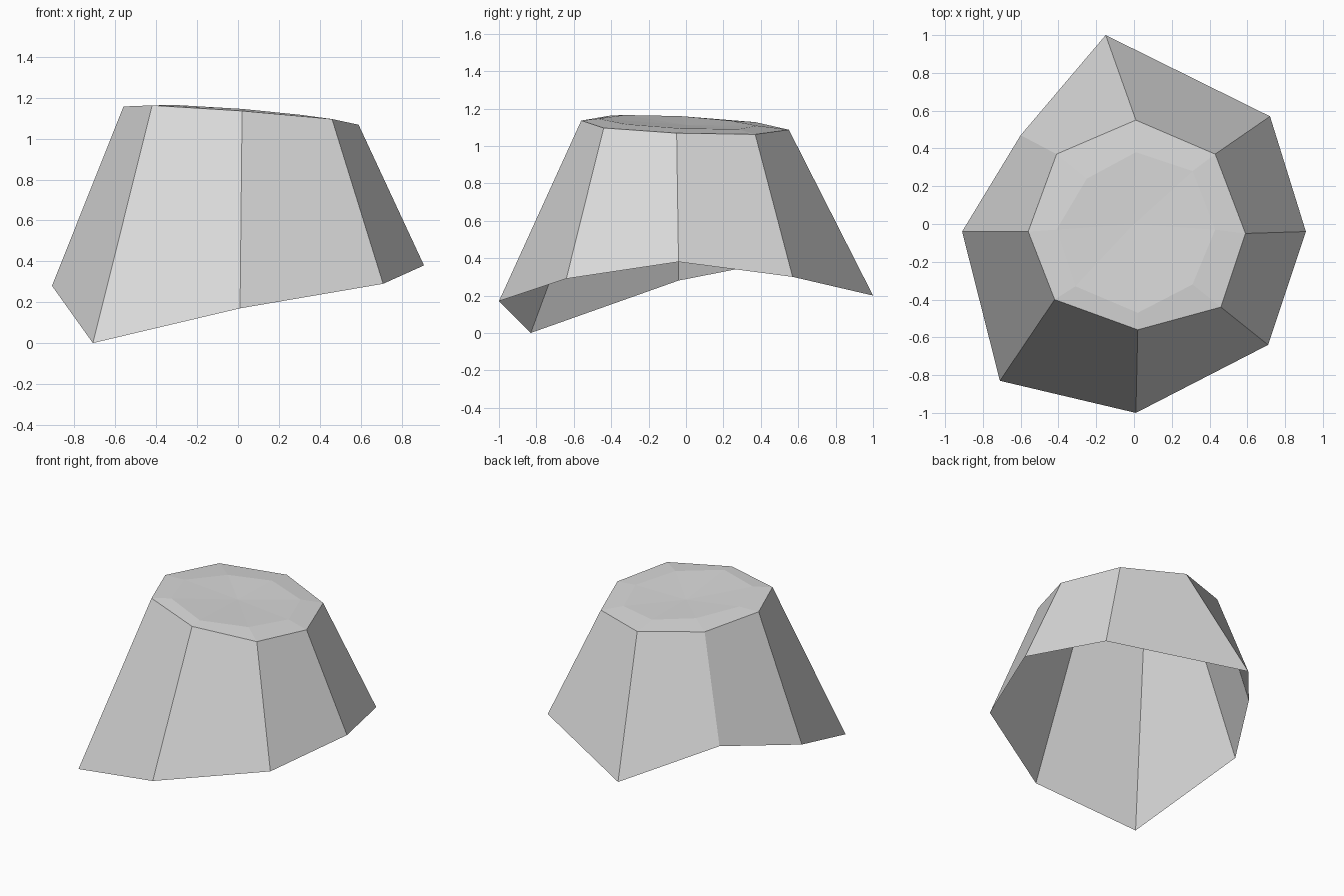
import bpy, bmesh

cube = bpy.data.objects.get("Cube")
if cube:
    bpy.data.objects.remove(cube, do_unlink=True)

# Single grey colour
grey = bpy.data.materials.new("light_grey")
grey.use_nodes = True
colour = (0.7, 0.7, 0.7, 1)
grey.diffuse_color = colour
grey.node_tree.nodes["Principled BSDF"].inputs["Base Color"].default_value = colour


def crown_height(x, y):
    """Height of the gently tilted plane the top lies on."""
    return 1.112 - 0.078 * x - 0.045 * y


def lift(outline, offset):
    return [(x, y, crown_height(x, y) + offset) for x, y in outline]


# Outlines run counter-clockwise from +x
hem = [(0.91, -0.04, 0.38), (0.72, 0.57, 0.30), (-0.15, 1.0, 0.20), (-0.60, 0.47, 0.38),
       (-0.91, -0.04, 0.28), (-0.71, -0.83, 0.0), (0.01, -1.0, 0.17), (0.71, -0.64, 0.29)]
rim = lift([(0.59, -0.05), (0.43, 0.37), (0.01, 0.55), (-0.41, 0.37),
            (-0.56, -0.04), (-0.42, -0.40), (0.02, -0.56), (0.46, -0.44)], 0)
inner_rim = lift([(0.43, -0.03), (0.31, 0.28), (0.01, 0.38), (-0.25, 0.24),
                  (-0.41, -0.03), (-0.31, -0.33), (0.02, -0.47), (0.31, -0.32)], 0.014)

# Open-bottomed sheet: flared walls, bevelled rim, shallow dished top
bm = bmesh.new()
rings = [[bm.verts.new(p) for p in ring] for ring in (hem, rim, inner_rim)]
centre = bm.verts.new((0, 0, crown_height(0, 0)))
sides = len(hem)
for i in range(sides):
    j = (i + 1) % sides
    for low, high in zip(rings, rings[1:]):
        bm.faces.new((low[i], low[j], high[j], high[i]))
    bm.faces.new((rings[-1][i], rings[-1][j], centre))

mesh = bpy.data.meshes.new("flared_shell")
bm.to_mesh(mesh)
bm.free()
mesh.materials.append(grey)
shell = bpy.data.objects.new("flared_shell", mesh)
bpy.context.collection.objects.link(shell)
